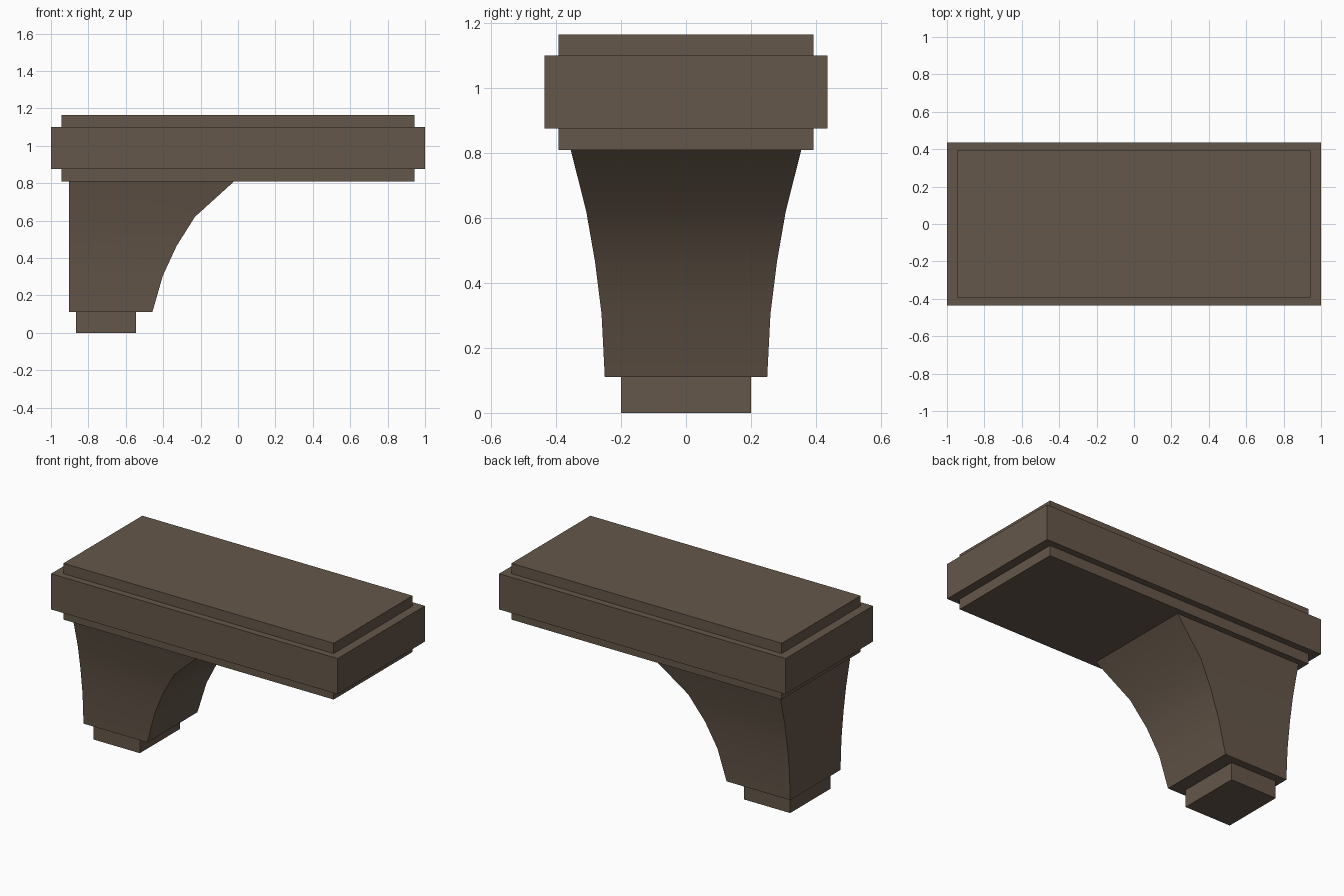
import bpy, bmesh, math

if "Cube" in bpy.data.objects:
    bpy.data.objects.remove(bpy.data.objects["Cube"])

stone = bpy.data.materials.new("brown_stone")
stone.diffuse_color = (0.13, 0.095, 0.068, 1)
stone.use_nodes = True
stone.node_tree.nodes["Principled BSDF"].inputs["Base Color"].default_value = stone.diffuse_color


def loft(name, sections, smooth=False):
    """Stack rectangles (x0, x1, half_y, z) into one closed solid."""
    bm = bmesh.new()
    rings = [[bm.verts.new(p) for p in ((x0, -h, z), (x1, -h, z), (x1, h, z), (x0, h, z))]
             for x0, x1, h, z in sections]
    bm.faces.new(rings[0][::-1])
    bm.faces.new(rings[-1])
    for a, b in zip(rings, rings[1:]):
        for i in range(4):
            j = (i + 1) % 4
            bm.faces.new((a[i], a[j], b[j], b[i]))
    bmesh.ops.recalc_face_normals(bm, faces=bm.faces)
    mesh = bpy.data.meshes.new(name)
    bm.to_mesh(mesh)
    bm.free()
    mesh.materials.append(stone)
    obj = bpy.data.objects.new(name, mesh)
    bpy.context.collection.objects.link(obj)
    if smooth:
        bpy.context.view_layer.objects.active = obj
        obj.select_set(True)
        bpy.ops.object.shade_smooth_by_angle(angle=math.radians(30))
        obj.select_set(False)
    return obj


# Stepped top slab: inset plate, wide band, inset plate
inner, outer = (-0.943, 0.943, 0.393), (-1, 1, 0.435)
loft("top_slab", [(*inner, 0.81), (*inner, 0.875), (*outer, 0.875),
                  (*outer, 1.10), (*inner, 1.10), (*inner, 1.165)])

# Curved bracket flaring up to the slab, straight at the back
loft("bracket", [(-0.903, -0.458, 0.25, 0.11), (-0.903, -0.402, 0.26, 0.305),
                 (-0.903, -0.328, 0.28, 0.465), (-0.903, -0.23, 0.307, 0.62),
                 (-0.903, -0.02, 0.355, 0.81)], smooth=True)

# Small square foot
loft("foot", [(-0.867, -0.545, 0.2, 0), (-0.867, -0.545, 0.2, 0.11)])
